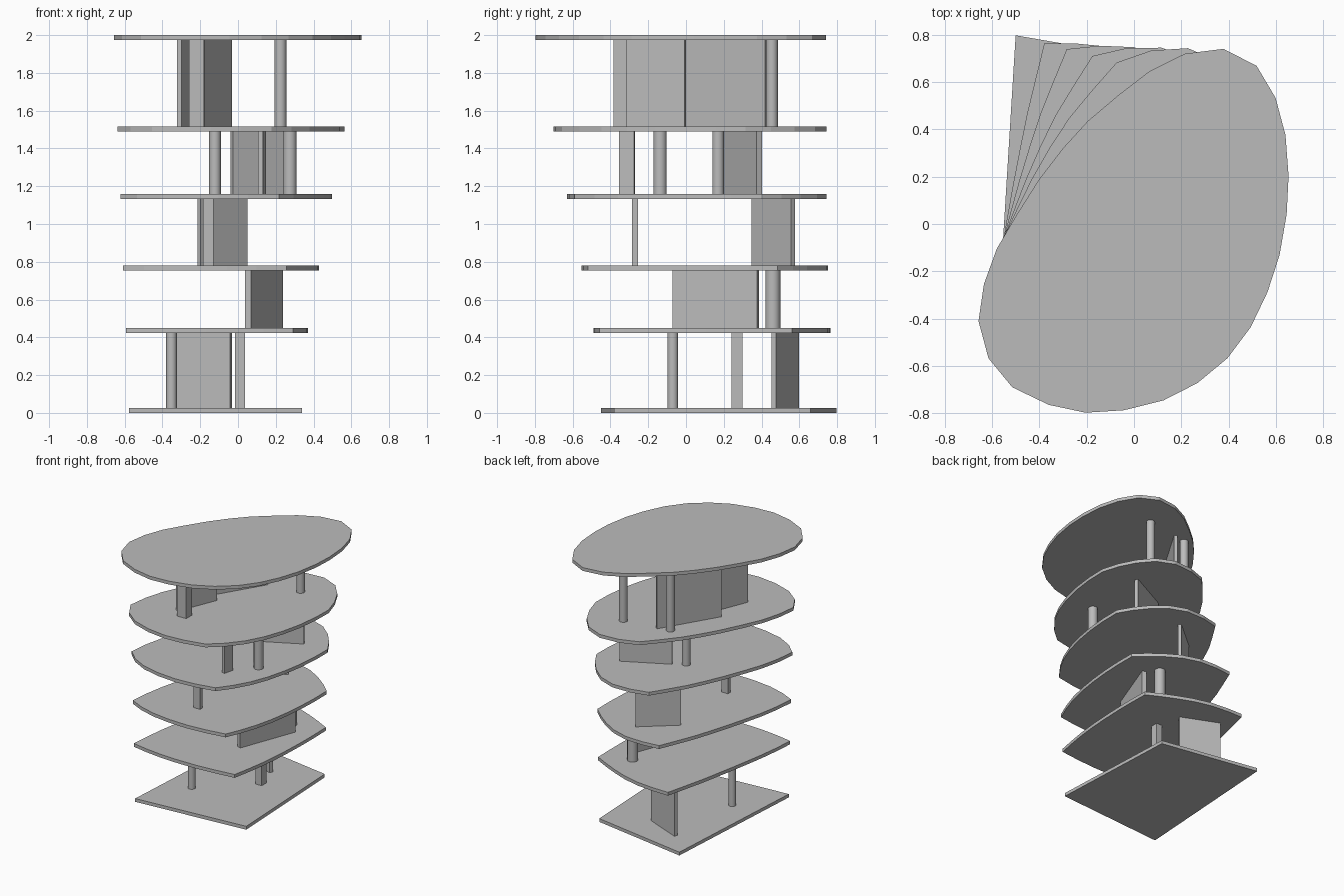
import bpy, bmesh
from math import radians
from mathutils import Vector, Matrix

cube = bpy.data.objects.get("Cube")
if cube:
    bpy.data.objects.remove(cube, do_unlink=True)

# One plain grey for the whole building
grey = bpy.data.materials.new("plain_grey")
grey.use_nodes = True
colour = (0.5, 0.5, 0.5, 1)
grey.diffuse_color = colour
grey.node_tree.nodes["Principled BSDF"].inputs["Base Color"].default_value = colour

THICK = 0.026
LEVELS = [0, 0.424, 0.755, 1.133, 1.491, 1.974]  # underside of each slab

# Base corners, clockwise from back left, with the segments on each side
CORNERS = [(-.5, .797), (.29, .66), (.338, -.38), (-.577, -.45)]
SEGMENTS = [6, 7, 6, 8]

# Roof outline, clockwise, starting from the point above the first corner
ROOF = [(.065, .645), (.214, .719), (.378, .74), (.518, .668), (.598, .533),
        (.64, .376), (.653, .203), (.645, .042), (.615, -.131), (.564, -.288),
        (.493, -.436), (.395, -.567), (.268, -.672), (.125, -.745),
        (-.044, -.787), (-.205, -.797), (-.36, -.764), (-.514, -.69),
        (-.615, -.567), (-.657, -.41), (-.634, -.254), (-.58, -.105),
        (-.495, .04), (-.4, .19), (-.3, .32), (-.195, .435), (-.065, .545)]


def finish(bm, name):
    bmesh.ops.recalc_face_normals(bm, faces=bm.faces)
    mesh = bpy.data.meshes.new(name)
    bm.to_mesh(mesh)
    bm.free()
    mesh.materials.append(grey)
    obj = bpy.data.objects.new(name, mesh)
    bpy.context.collection.objects.link(obj)
    return obj


def base_outline():
    points = []
    for i, count in enumerate(SEGMENTS):
        a, b = Vector(CORNERS[i]), Vector(CORNERS[(i + 1) % 4])
        points += [a.lerp(b, k / count) for k in range(count)]
    return points


def slab(name, outline, z):
    bm = bmesh.new()
    face = bm.faces.new([bm.verts.new((p.x, p.y, z)) for p in outline])
    top = bmesh.ops.extrude_face_region(bm, geom=[face])["geom"]
    moved = [v for v in top if isinstance(v, bmesh.types.BMVert)]
    bmesh.ops.translate(bm, verts=moved, vec=(0, 0, THICK))
    finish(bm, name)


def storey_span(storey):
    low, high = LEVELS[storey] + THICK, LEVELS[storey + 1]
    return (low + high) / 2, high - low


def block(name, storey, x, y, length, depth, angle=0):
    mid, height = storey_span(storey)
    bm = bmesh.new()
    place = (Matrix.Translation((x, y, mid)) @ Matrix.Rotation(radians(angle), 4, "Z")
             @ Matrix.Diagonal((length, depth, height, 1)))
    bmesh.ops.create_cube(bm, size=1, matrix=place)
    finish(bm, name)


def column(name, storey, x, y, radius):
    mid, height = storey_span(storey)
    bm = bmesh.new()
    bmesh.ops.create_cone(bm, cap_ends=True, segments=24, radius1=radius, radius2=radius,
                          depth=height, matrix=Matrix.Translation((x, y, mid)))
    for face in bm.faces:
        face.smooth = len(face.verts) == 4
    finish(bm, name)


# Floor slabs blend from the four-sided base to the rounded roof
base = base_outline()
for i, z in enumerate(LEVELS):
    t = z / LEVELS[-1]
    slab(f"floor_slab_{i + 1}", [p.lerp(Vector(q), t) for p, q in zip(base, ROOF)], z)

# First storey
column("first_round_column", 0, -.352, -.07, .028)
block("first_square_column", 0, .01, .27, .052, .058)
block("first_wall", 0, -.18, .525, .31, .028, -23)

# Second storey
column("second_round_column", 1, .14, .46, .039)
block("second_wall", 1, .138, .158, .477, .033, 69.3)

# Third storey
block("third_square_column", 2, -.157, -.27, .055, .03)
block("third_wall", 2, -.083, .462, .325, .025, 40)

# Fourth storey
column("fourth_back_column", 3, -.122, .17, .031)
column("fourth_front_column", 3, .275, -.137, .035)
block("fourth_blade_column", 3, .128, -.312, .025, .08, -13)
block("fourth_wall", 3, .135, .302, .378, .03, 27)

# Fifth storey
column("fifth_right_column", 4, .225, .455, .031)
column("fifth_back_column", 4, -.143, .396, .031)
block("fifth_square_column", 4, -.22, -.35, .08, .07)
block("fifth_front_wall", 4, -.25, -.157, .33, .025, 68)
block("fifth_back_wall", 4, -.17, .21, .5, .025, 59)
